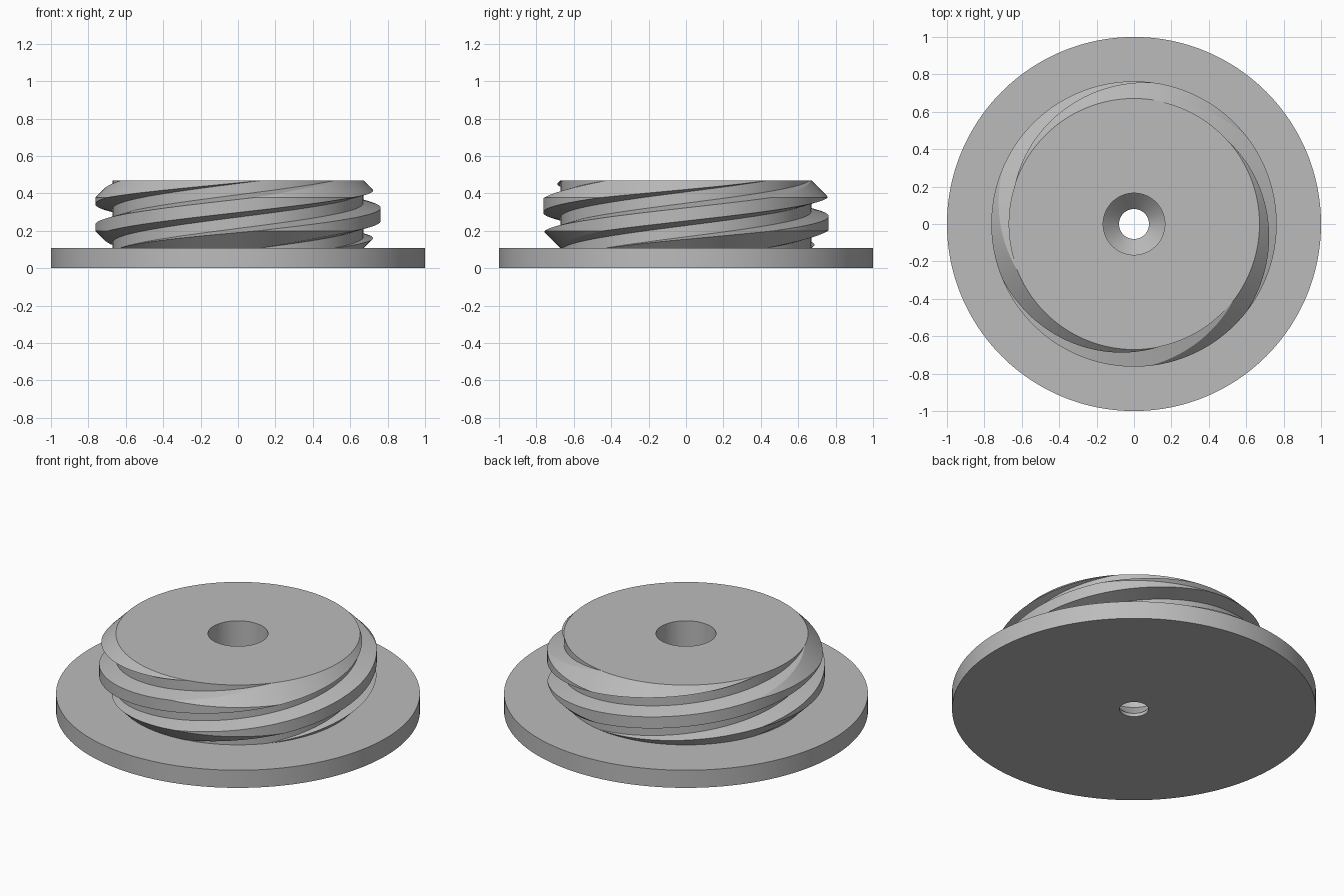
import bpy
import bmesh
from math import cos, sin, tau

cube = bpy.data.objects.get("Cube")
if cube:
    bpy.data.objects.remove(cube)

SEGMENTS = 192
FLANGE_TOP, TOP = 0.107, 0.47
CORE_R, CREST_R, BORE_R, HOLE_R = 0.67, 0.763, 0.165, 0.08
STARTS, SPACING = 3, 0.18          # three-start right-handed thread
CREST_HALF, FLANK = 0.035, 0.025
CREST_Z = 0.288                    # height of a crest centre at angle zero

grey = bpy.data.materials.new("plain_grey")
grey.use_nodes = True
grey.diffuse_color = (0.5, 0.5, 0.5, 1)
grey.node_tree.nodes["Principled BSDF"].inputs["Base Color"].default_value = (0.5, 0.5, 0.5, 1)


def finish(name, bm):
    bmesh.ops.recalc_face_normals(bm, faces=bm.faces[:])
    mesh = bpy.data.meshes.new(name)
    bm.to_mesh(mesh)
    bm.free()
    mesh.materials.append(grey)
    obj = bpy.data.objects.new(name, mesh)
    bpy.context.collection.objects.link(obj)
    return obj


def activate(obj):
    bpy.ops.object.select_all(action="DESELECT")
    obj.select_set(True)
    bpy.context.view_layer.objects.active = obj


def lathe(name, profile, closed):
    bm = bmesh.new()
    rings = [[bm.verts.new((r * cos(tau * i / SEGMENTS), r * sin(tau * i / SEGMENTS), z))
              for i in range(SEGMENTS)] for r, z in profile]
    pairs = list(zip(rings, rings[1:]))
    if closed:
        pairs.append((rings[-1], rings[0]))
    for a, b in pairs:
        for i in range(SEGMENTS):
            j = (i + 1) % SEGMENTS
            bm.faces.new((a[i], a[j], b[j], b[i]))
    return finish(name, bm)


def threaded_column(name):
    """Overlong column with helical ridges, closed by a cone at each end."""
    bm = bmesh.new()
    section = [(-CREST_HALF - FLANK, CORE_R), (-CREST_HALF, CREST_R),
               (CREST_HALF, CREST_R), (CREST_HALF + FLANK, CORE_R)]
    columns = []
    for i in range(SEGMENTS):
        a = tau * i / SEGMENTS
        rise = CREST_Z + STARTS * SPACING * i / SEGMENTS
        columns.append([bm.verts.new((r * cos(a), r * sin(a), rise + k * SPACING + dz))
                        for k in range(-5, 6) for dz, r in section])
    shift = STARTS * len(section)
    for i in range(SEGMENTS):
        last = i == SEGMENTS - 1
        a = columns[i]
        b = columns[0][shift:] if last else columns[i + 1]
        for m in range(len(b) - 1):
            bm.faces.new((a[m], b[m], b[m + 1], a[m + 1]))
    rim = [e for e in bm.edges if e.is_boundary]
    low, high = bm.verts.new((0, 0, -1)), bm.verts.new((0, 0, 2))
    for e in rim:
        u, v = e.verts
        bm.faces.new((u, v, low if u.co.z + v.co.z < 2 * CREST_Z else high))
    return finish(name, bm)


# Round flange with a countersunk hole
flange = lathe("flange", [(CORE_R - 0.01, FLANGE_TOP), (1, FLANGE_TOP), (1, 0), (HOLE_R, 0),
                          (HOLE_R, 0.02), (BORE_R, FLANGE_TOP)], False)

# Threaded plug, trimmed to a bored blank with chamfered ends
plug = threaded_column("threaded_plug")
chamfer = CREST_R - CORE_R + 0.01
blank = lathe("plug_blank", [(BORE_R, FLANGE_TOP), (CORE_R + 0.001, FLANGE_TOP),
                             (CORE_R + chamfer, FLANGE_TOP + chamfer),
                             (CORE_R + chamfer, TOP - chamfer),
                             (CORE_R + 0.001, TOP), (BORE_R, TOP)], True)
blank.hide_render = True
trim = plug.modifiers.new("trim", "BOOLEAN")
trim.operation, trim.solver, trim.object = "INTERSECT", "EXACT", blank
activate(plug)
bpy.ops.object.modifier_apply(modifier="trim")
bpy.data.objects.remove(blank)

# Remove the hidden underside where the plug meets the flange
bm = bmesh.new()
bm.from_mesh(plug.data)
hidden = [f for f in bm.faces if all(v.co.z < FLANGE_TOP + 0.0005 for v in f.verts)]
bmesh.ops.delete(bm, geom=hidden, context="FACES")
bm.to_mesh(plug.data)
bm.free()

for part in (flange, plug):
    activate(part)
    bpy.ops.object.shade_smooth_by_angle(angle=0.2)
